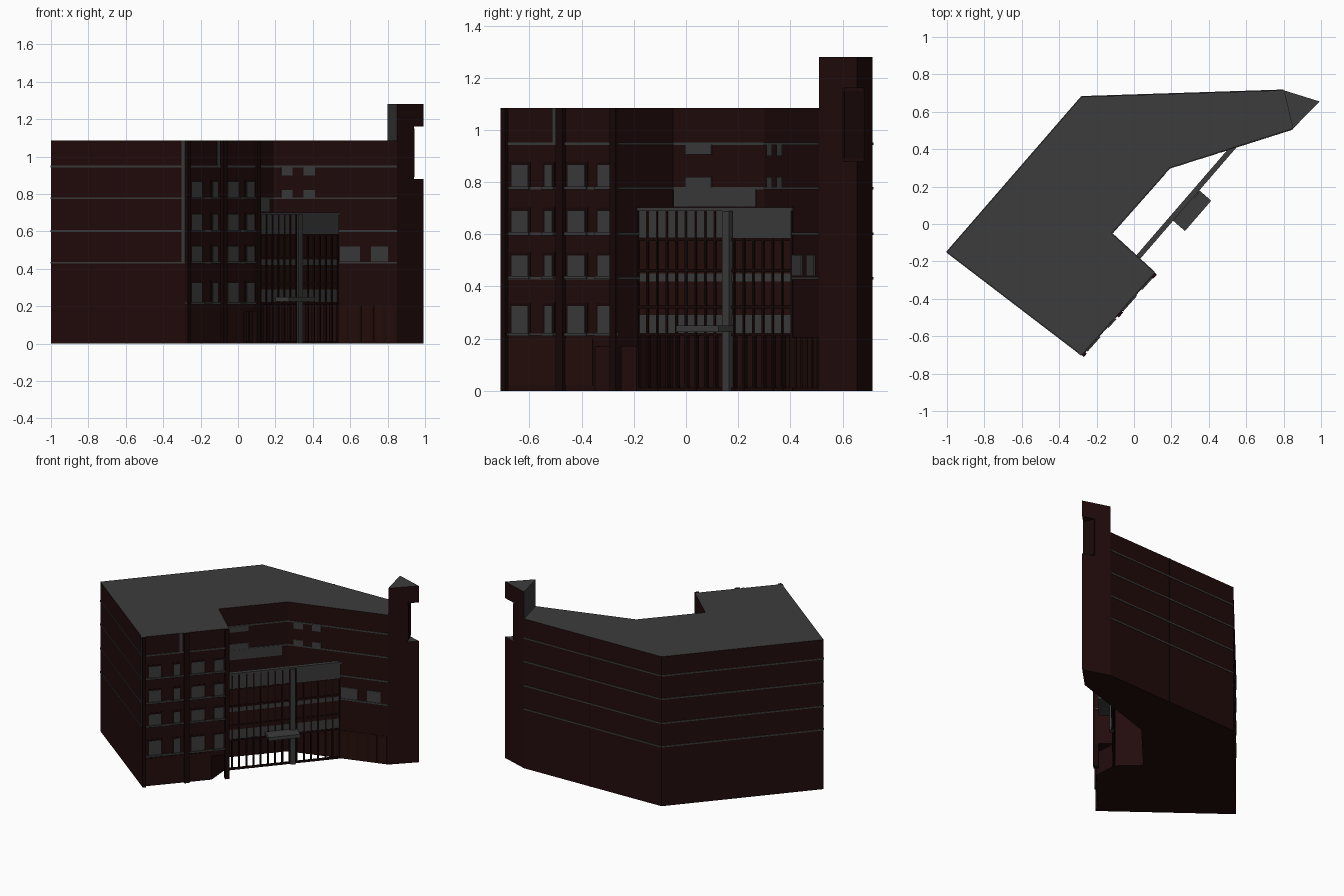
import bpy, bmesh
from mathutils import Vector

if "Cube" in bpy.data.objects:
    bpy.data.objects.remove(bpy.data.objects["Cube"])


def material(name, r, g, b):
    m = bpy.data.materials.new(name)
    m.diffuse_color = (r, g, b, 1)
    m.use_nodes = True
    m.node_tree.nodes["Principled BSDF"].inputs["Base Color"].default_value = m.diffuse_color
    return m


BRICK = material("dark red brick", 0.016, 0.0035, 0.0035)
DARK = material("deep brick trim", 0.010, 0.0025, 0.0025)
BROWN = material("brown glazing", 0.018, 0.0045, 0.003)
GREY = material("slate grey", 0.046, 0.046, 0.046)

# Footprint corners, counterclockwise
A, B, C, D, E, F, G, H, I = [Vector(p) for p in (
    (-1.0, -0.15), (-0.28, -0.70), (0.11, -0.26), (-0.12, -0.05), (0.19, 0.30),
    (0.85, 0.51), (0.993, 0.655), (0.80, 0.715), (-0.28, 0.68))]
TOP = 1.085


def build(name, prisms, mats, rule=None):
    """One object from (footprint, z0, z1) prisms, coloured by a normal rule."""
    bm = bmesh.new()
    for pts, z0, z1 in prisms:
        lo = [bm.verts.new((p[0], p[1], z0)) for p in pts]
        hi = [bm.verts.new((p[0], p[1], z1)) for p in pts]
        bm.faces.new(lo[::-1])
        bm.faces.new(hi)
        for i in range(len(pts)):
            j = (i + 1) % len(pts)
            bm.faces.new((lo[i], lo[j], hi[j], hi[i]))
    bmesh.ops.recalc_face_normals(bm, faces=bm.faces)
    if rule:
        for f in bm.faces:
            f.material_index = rule(f.normal)
    me = bpy.data.meshes.new(name)
    bm.to_mesh(me)
    bm.free()
    for m in mats:
        me.materials.append(m)
    ob = bpy.data.objects.new(name, me)
    bpy.context.collection.objects.link(ob)
    return ob


def plate(p, q, t0, t1, z0, z1, d=0.005, back=-0.004):
    """Box lying on wall p-q between fractions t0 and t1, sticking out by d."""
    n = Vector((q.y - p.y, p.x - q.x)).normalized()
    a, b = p.lerp(q, t0), p.lerp(q, t1)
    return ([a + n * back, a + n * d, b + n * d, b + n * back], z0, z1)


def by_y(p, q, y):
    return (y - p.y) / (q.y - p.y)


def by_x(p, q, x):
    return (x - p.x) / (q.x - p.x)


def grey_roof(n):
    return 1 if n.z > 0.9 else 0


# Main block, with the ground-floor corner cut back under the wing
P, Q = B.lerp(C, 0.80), C.lerp(D, 0.40)
build("main_block", [([A, B, C, D, E, F, H, I], 0.17, TOP)], [BRICK, GREY], grey_roof)
build("ground_storey", [([A, B, P, Q, D, E, F, H, I], 0.0, 0.17)], [BRICK])

# Corner tower with a notch cut from its tip
build("tower", [([F, G, H], 0, 0.88),
                ([F, F.lerp(G, 0.63), H.lerp(G, 0.55), H], 0.88, 1.16),
                ([F, G, H], 1.16, 1.28)],
      [BRICK, GREY], lambda n: 1 if n.z > 0.9 or n.x < -0.9 else 0)
n0, n1 = F.lerp(G, 0.63), H.lerp(G, 0.55)
build("tower_recess_panel", [plate(n0, n1, 0.06, 0.94, 0.89, 1.15)], [DARK])

# Thin grey string courses at each floor
walls = [(A, B), (B, C), (C, D), (D, E), (E, F), (H, I), (I, A)]
build("string_courses", [plate(p, q, 0, 1, z - 0.005, z + 0.005, 0.004)
                         for p, q in walls for z in (0.432, 0.602, 0.777, 0.947)]
      + [plate(B, C, 0, 1, 0.212, 0.222, 0.006)], [GREY])
build("corner_strips", [plate(A, B, 0.973, 0.998, 0.43, TOP),
                        plate(B, C, 0.43, 0.465, 0.95, TOP)], [GREY])

# Wing facade: window grid, sills, piers and ground-floor cladding
cols = [(-0.665, -0.605), (-0.54, -0.51), (-0.45, -0.385), (-0.335, -0.29)]
rows = [(0.222, 0.325), (0.44, 0.518), (0.608, 0.69), (0.784, 0.865)]
frames, panes, sills = [], [], []
for y0, y1 in cols:
    for z0, z1 in rows:
        t0, t1 = by_y(B, C, y0), by_y(B, C, y1)
        frames.append(plate(B, C, t0 - 0.02, t1 + 0.02, z0, z1 + 0.012, 0.003))
        panes.append(plate(B, C, t0, t1, z0, z1, 0.005))
        sills.append(plate(B, C, t0 - 0.02, t1 + 0.02, z0 - 0.012, z0, 0.012))
build("wing_window_frames", frames, [DARK])
build("wing_window_panes", panes, [GREY])
build("wing_window_sills", sills, [GREY])
build("wing_piers", [plate(B, C, t, t + w, 0, TOP, 0.016)
                     for t, w in ((0.0, 0.04), (0.48, 0.06), (0.95, 0.05))], [DARK])
build("wing_ground_cladding", [plate(B, C, 0.05, 0.78, 0.02, 0.2, 0.003)], [BROWN])

# Courtyard wall windows and spandrel
court = [plate(D, E, by_y(D, E, -0.045), by_y(D, E, 0.27), 0.705, 0.775)]
court += [plate(D, E, by_y(D, E, 0), by_y(D, E, 0.10), z, z + 0.04) for z in (0.78, 0.905)]
for x0, x1, z0, z1 in ((0.23, 0.29, 0.90, 0.945), (0.35, 0.41, 0.90, 0.945),
                       (0.23, 0.29, 0.78, 0.82), (0.35, 0.41, 0.78, 0.82),
                       (0.54, 0.65, 0.44, 0.52), (0.71, 0.80, 0.44, 0.52)):
    court.append(plate(E, F, by_x(E, F, x0), by_x(E, F, x1), z0, z1))
build("courtyard_windows", court, [GREY])
build("courtyard_ground_panels", [plate(E, F, t / 10 + 0.01, t / 10 + 0.085, 0.01, 0.205)
                                  for t in range(3, 10)], [BROWN])

# Vertical joint on the rear wall
build("rear_joint", [plate(H, I, 0.475, 0.485, 0, TOP, 0.004)], [DARK])

# Freestanding glazed screen across the courtyard
S, T = Vector((0.02, -0.18)), Vector((0.53, 0.41))
N = 16
build("screen_posts", [plate(S, T, i / N - 0.006, i / N + 0.006, 0, 0.69, 0.009, -0.009)
                       for i in range(N + 1)], [DARK])
build("screen_rails", [plate(S, T, 0, 1, z, z + 0.012, 0.008, -0.008)
                       for z in (0.0, 0.21, 0.315, 0.455, 0.575)], [DARK])
build("screen_glazing", [plate(S, T, 0, 1, z0, z1, 0.003, -0.003)
                         for z0, z1 in ((0.29, 0.42), (0.45, 0.585))], [BROWN])
build("screen_spandrels", [plate(S, T, 0, 1, z0, z1, 0.004, -0.004)
                           for z0, z1 in ((0.22, 0.29), (0.42, 0.45))], [GREY])
build("screen_top_band", [plate(S, T, 0, 0.58, 0.585, 0.69, 0.006, -0.006),
                          plate(S, T, 0.62, 1, 0.585, 0.69, 0.011, -0.011),
                          plate(S, T, -0.01, 1.01, 0.69, 0.702, 0.014, -0.014)], [GREY])

# Entrance pillar and canopy
build("entrance_pillar", [plate(S, T, 0.565, 0.61, 0, 0.69, 0.022, -0.01)], [GREY])
build("entrance_canopy", [plate(S, T, 0.35, 0.625, 0.225, 0.25, 0.098, 0.004)], [GREY])

# Post carrying the cut-back wing corner
c = C + (D - C).normalized() * 0.02
build("wing_corner_post", [([C, c, c + (B - C).normalized() * 0.03,
                             C + (B - C).normalized() * 0.03], 0, 0.17)], [DARK])
